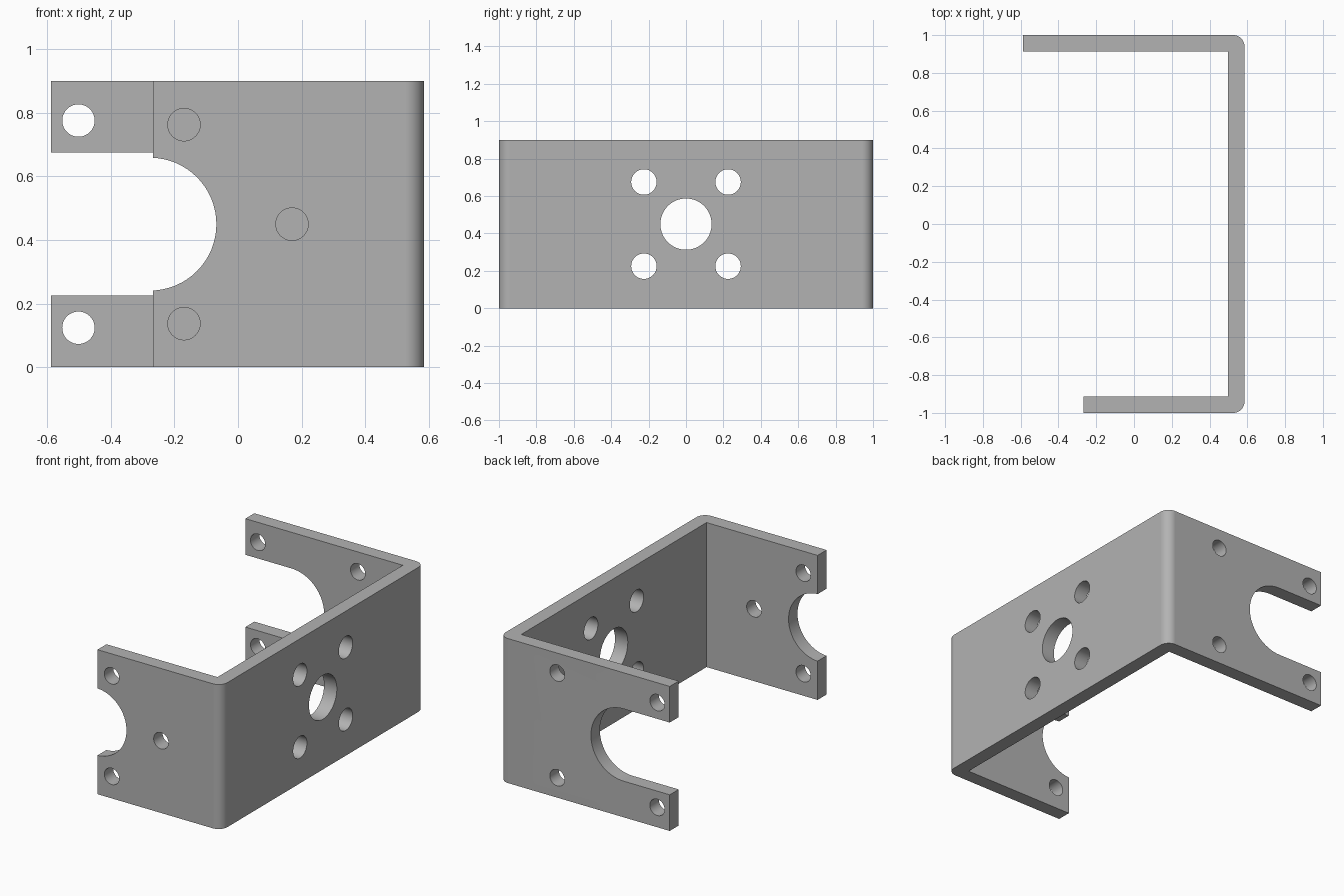
import bpy, bmesh, math
from mathutils import Vector

cube = bpy.data.objects.get("Cube")
if cube:
    bpy.data.objects.remove(cube, do_unlink=True)

T = 0.088               # sheet thickness
X, Y, H = 0.585, 1.0, 0.9
MID = H / 2
BEND = 0.06             # outer bend radius
FRONT_END, BACK_END = -0.268, -0.588


def arc(cx, cy, r, a0, a1, n):
    """Points along an arc, angles in degrees."""
    return [(cx + r * math.cos(math.radians(a0 + (a1 - a0) * i / n)),
             cy + r * math.sin(math.radians(a0 + (a1 - a0) * i / n)))
            for i in range(n + 1)]


def circle(cx, cy, r, n=48):
    return arc(cx, cy, r, 0, 360, n)[:-1]


def add_prism(bm, points, place, depth):
    """Extrude a 2D outline, placed in 3D by a function, along a vector."""
    face = bm.faces.new([bm.verts.new(place(a, b)) for a, b in points])
    new = bmesh.ops.extrude_face_region(bm, geom=[face])["geom"]
    verts = [v for v in new if isinstance(v, bmesh.types.BMVert)]
    bmesh.ops.translate(bm, verts=verts, vec=Vector(depth))


def finish(bm, name):
    bmesh.ops.recalc_face_normals(bm, faces=bm.faces[:])
    mesh = bpy.data.meshes.new(name)
    bm.to_mesh(mesh)
    bm.free()
    obj = bpy.data.objects.new(name, mesh)
    bpy.context.collection.objects.link(obj)
    return obj


# Bent sheet: U-shaped profile with rounded outer bends
profile = [(FRONT_END, -Y)]
profile += arc(X - BEND, -Y + BEND, BEND, -90, 0, 10)
profile += arc(X - BEND, Y - BEND, BEND, 0, 90, 10)
profile += [(BACK_END, Y), (BACK_END, Y - T), (X - T, Y - T),
            (X - T, -Y + T), (FRONT_END, -Y + T)]
bm = bmesh.new()
add_prism(bm, profile, lambda a, b: (a, b, 0), (0, 0, H))
bracket = finish(bm, "bracket")

# Cutters for every hole and slot
bm = bmesh.new()


def cut_flange(points, side):
    add_prism(bm, points, lambda a, b: (a, side * 0.8, b), (0, side * 0.4, 0))


def cut_web(points):
    add_prism(bm, points, lambda a, b: (0.4, a, b), (0.3, 0, 0))


# Front flange: round notch and three holes
cut_flange(circle(-0.277, MID, 0.209, 64), -1)
for x, dz in ((-0.17, 0.313), (-0.17, -0.313), (0.17, 0)):
    cut_flange(circle(x, MID + dz, 0.051), -1)

# Back flange: open slot with round end and four holes
R = 0.225
cut_flange([(-0.8, MID - R)] + arc(-0.27, MID, R, -90, 90, 32)
           + [(-0.8, MID + R)], 1)
for x in (-0.502, 0.187):
    for s in (-1, 1):
        cut_flange(circle(x, MID + s * 0.326, 0.051), 1)

# Web: central bore and four mounting holes
cut_web(circle(0, MID, 0.137, 64))
for sy in (-1, 1):
    for sz in (-1, 1):
        cut_web(circle(sy * 0.225, MID + sz * 0.225, 0.068))

cutter = finish(bm, "hole_cutter")
cutter.hide_render = True

# Cut the holes and remove the helper
bpy.context.view_layer.objects.active = bracket
bracket.select_set(True)
cutter.select_set(False)
mod = bracket.modifiers.new("holes", 'BOOLEAN')
mod.operation = 'DIFFERENCE'
mod.solver = 'EXACT'
mod.object = cutter
bpy.ops.object.modifier_apply(modifier=mod.name)
bpy.data.objects.remove(cutter, do_unlink=True)

# Grey metal
mat = bpy.data.materials.new("grey metal")
mat.use_nodes = True
grey = (0.45, 0.45, 0.45, 1)
mat.diffuse_color = grey
mat.node_tree.nodes["Principled BSDF"].inputs["Base Color"].default_value = grey
bracket.data.materials.clear()
bracket.data.materials.append(mat)

# Smooth bends and bores, crisp edges, flat sheet faces
bpy.ops.object.shade_smooth_by_angle(angle=math.radians(30))
weighted = bracket.modifiers.new("weighted normals", 'WEIGHTED_NORMAL')
weighted.keep_sharp = True
